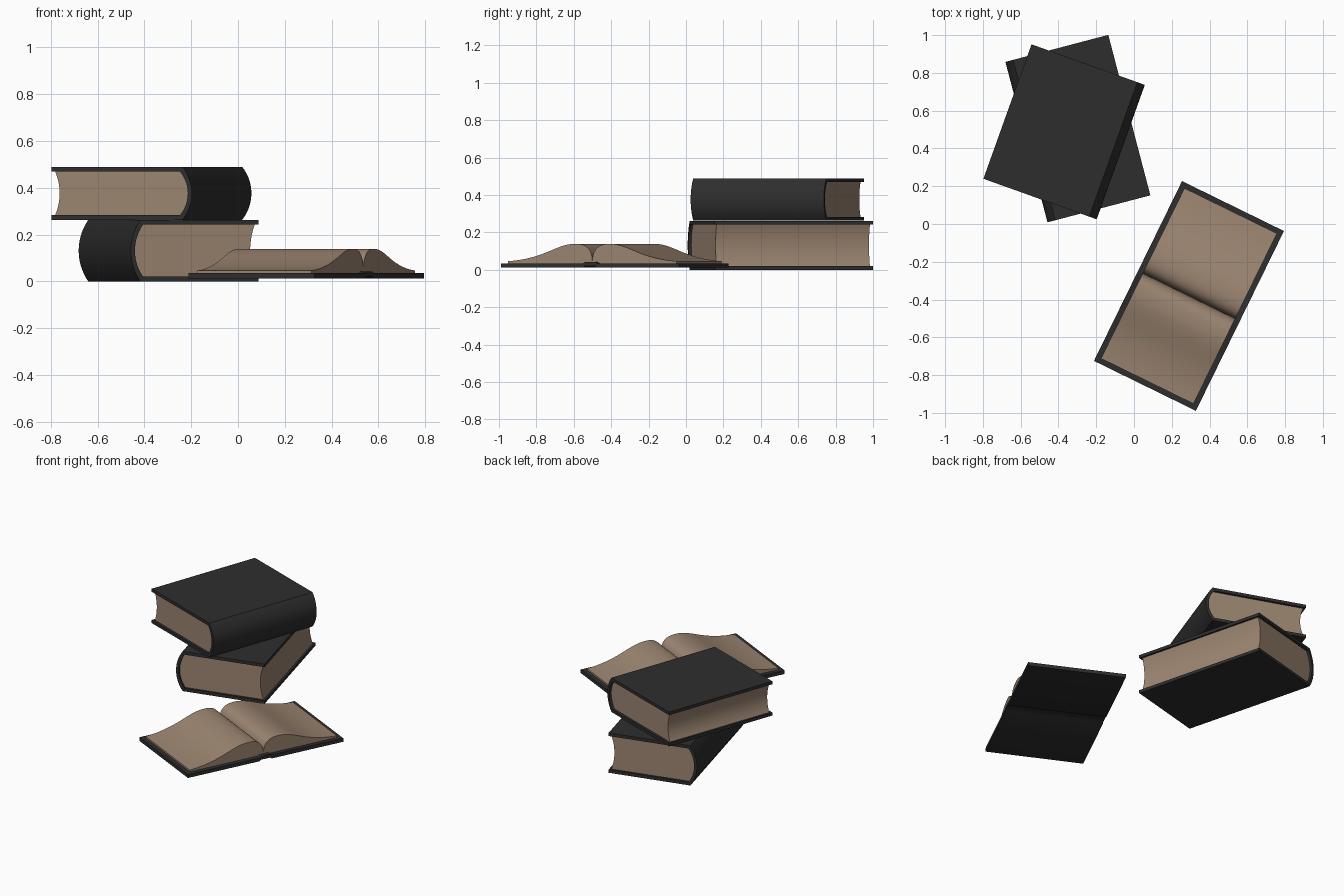
import bpy, bmesh, math
from mathutils import Vector
from mathutils.geometry import interpolate_bezier

if "Cube" in bpy.data.objects:
    bpy.data.objects.remove(bpy.data.objects["Cube"])


def material(name, rgb):
    m = bpy.data.materials.new(name)
    m.diffuse_color = (*rgb, 1)
    m.use_nodes = True
    m.node_tree.nodes["Principled BSDF"].inputs["Base Color"].default_value = m.diffuse_color
    return m


COVER = material("dark_cover", (0.027, 0.027, 0.027))
PAGE = material("tan_paper", (0.33, 0.235, 0.165))


def extrude(name, pts, length, mat, loc, angle):
    """Extrude an x-z profile along y, centred, then place it."""
    bm = bmesh.new()
    face = bm.faces.new([bm.verts.new((x, -length / 2, z)) for x, z in pts])
    out = bmesh.ops.extrude_face_region(bm, geom=[face])
    verts = [g for g in out["geom"] if isinstance(g, bmesh.types.BMVert)]
    bmesh.ops.translate(bm, verts=verts, vec=(0, length, 0))
    bmesh.ops.recalc_face_normals(bm, faces=bm.faces)
    me = bpy.data.meshes.new(name)
    bm.to_mesh(me)
    bm.free()
    me.materials.append(mat)
    ob = bpy.data.objects.new(name, me)
    bpy.context.collection.objects.link(ob)
    ob.location = loc
    ob.rotation_euler.z = math.radians(angle)
    bpy.ops.object.select_all(action='DESELECT')
    ob.select_set(True)
    bpy.context.view_layer.objects.active = ob
    bpy.ops.object.shade_smooth_by_angle(angle=math.radians(35))
    return ob


def bulge(x, z0, z1, depth, n=14):
    """Shallow arc from z0 to z1 that swells by depth in x."""
    h, mid = (z1 - z0) / 2, (z0 + z1) / 2
    r = (h * h + depth * depth) / (2 * depth)
    a = math.asin(min(1, h / r))
    return [(x + r * math.cos(t) - r * math.cos(a), mid + r * math.sin(t))
            for t in (-a + 2 * a * i / n for i in range(n + 1))]


def closed_book(name, w, length, h, loc, angle):
    t, d = 0.02, 0.042                      # board thickness, spine bulge
    fore, back = -w / 2, w / 2 - d
    outer = bulge(back, 0, h, d)
    inner = bulge(back - 0.012, t, h - t, d - 0.006)
    # wrap-around cover with rounded spine
    extrude(name + "_cover", [(fore, 0)] + outer + [(fore, h), (fore, h - t)]
            + inner[::-1] + [(fore, t)], length, COVER, loc, angle)
    # page block with hollow fore edge
    hollow = bulge(fore + 0.012, t, h - t, 0.02)
    extrude(name + "_pages", inner + hollow[::-1], length - 0.03, PAGE, loc, angle)


closed_book("lower_book", 0.563, 0.878, 0.262, (-0.297, 0.505, 0), 194.7)
closed_book("upper_book", 0.637, 0.756, 0.226, (-0.37, 0.488, 0.263), -19.7)

# open book: cover with a raised spine strip
loc, ang = (0.291, -0.381, 0), 63.9
low = [(0.53, 0.012), (0.042, 0.012), (0.03, 0.02)]
high = [(0.03, 0.042), (0.042, 0.035), (0.53, 0.035)]
extrude("open_book_cover", low + [(-x, z) for x, z in low[::-1]]
        + [(-x, z) for x, z in high[::-1]] + high, 0.601, COVER, loc, ang)

# open book: pages swelling up beside the gutter
V = Vector
rise = interpolate_bezier(V((0, 0.045)), V((0.002, 0.115)), V((0.04, 0.139)), V((0.1, 0.139)), 14)
fall = interpolate_bezier(V((0.1, 0.139)), V((0.22, 0.139)), V((0.27, 0.062)), V((0.502, 0.046)), 18)
top = [(p.x, p.y) for p in rise + fall[1:]]
extrude("open_book_pages", [(-0.502, 0.034)] + [(-x, z) for x, z in top[:0:-1]] + top
        + [(0.502, 0.034)], 0.545, PAGE, loc, ang)
